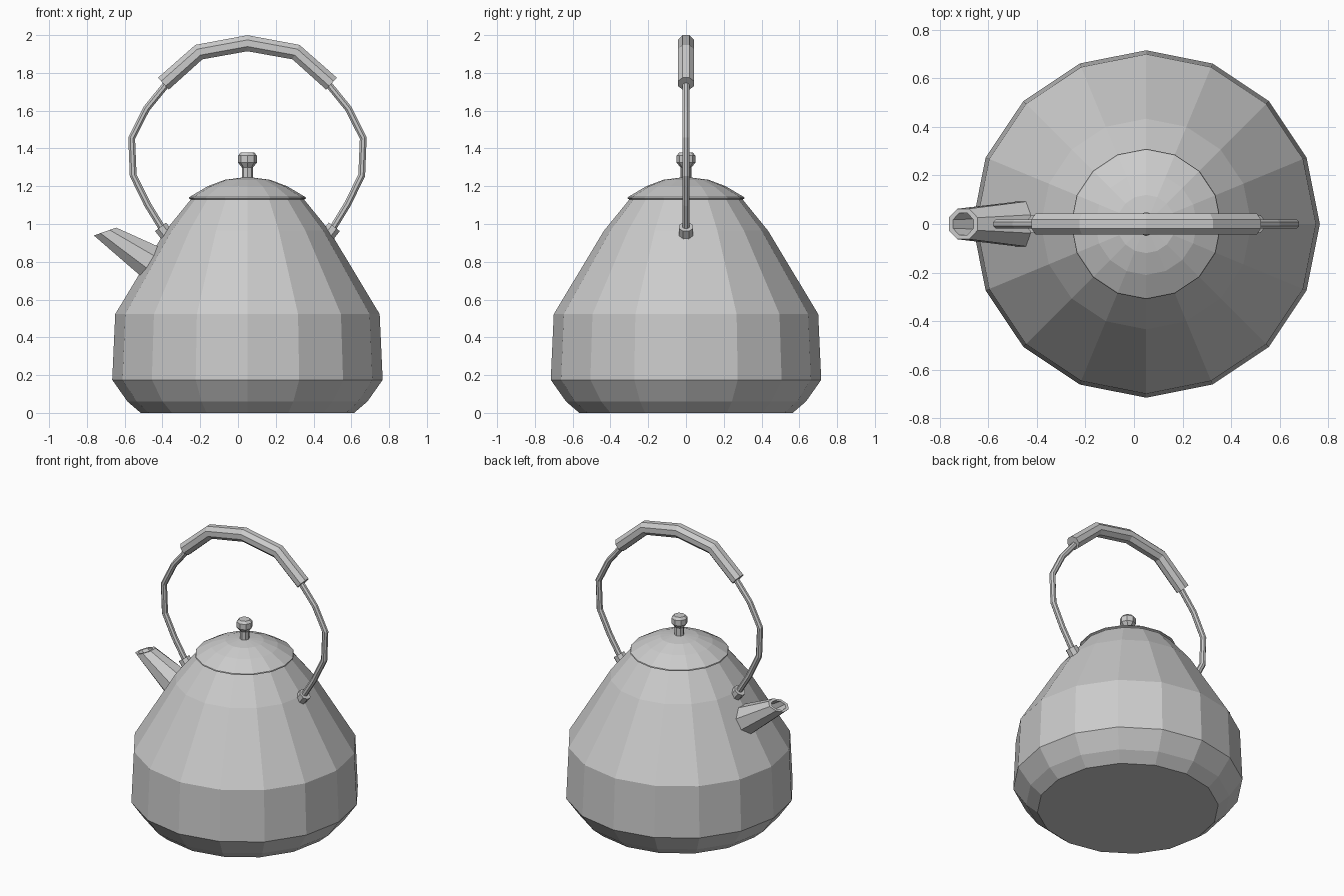
import bpy, bmesh, math
from mathutils import Vector

cube = bpy.data.objects.get("Cube")
if cube:
    bpy.data.objects.remove(cube, do_unlink=True)

CX = 0.05  # pot axis

metal = bpy.data.materials.new("grey_metal")
metal.use_nodes = True
metal.diffuse_color = (0.6, 0.6, 0.6, 1)
metal.node_tree.nodes["Principled BSDF"].inputs["Base Color"].default_value = (0.6, 0.6, 0.6, 1)


def ring(center, normal, radius, sides, phase=0.0):
    """Points of a ring; its side axis always runs along y, or x when upright."""
    n = Vector(normal).normalized()
    v = Vector((0, 1, 0))
    u = v.cross(n).normalized()
    return [Vector(center) + radius * (math.cos(a) * u + math.sin(a) * v)
            for a in (math.tau * (i + phase) / sides for i in range(sides))]


def loft(name, rings):
    """Skin a list of equal rings and close both ends."""
    bm = bmesh.new()
    loops = [[bm.verts.new(p) for p in r] for r in rings]
    n = len(loops[0])
    for a, b in zip(loops, loops[1:]):
        for i in range(n):
            j = (i + 1) % n
            bm.faces.new((a[i], a[j], b[j], b[i]))
    bm.faces.new(loops[0][::-1])
    bm.faces.new(loops[-1])
    bmesh.ops.recalc_face_normals(bm, faces=bm.faces)
    mesh = bpy.data.meshes.new(name)
    bm.to_mesh(mesh)
    bm.free()
    mesh.materials.append(metal)
    obj = bpy.data.objects.new(name, mesh)
    bpy.context.collection.objects.link(obj)
    return obj


def turned(name, profile, sides):
    return loft(name, [ring((CX, 0, z), (0, 0, 1), r, sides) for r, z in profile])


def tube(name, path, radius, sides):
    """Sweep a ring along an (x, z) path with mitred corners."""
    pts = [Vector((CX + x, 0, z)) for x, z in path]
    rings = []
    for i, p in enumerate(pts):
        before = (p - pts[i - 1]).normalized() if i else Vector()
        after = (pts[i + 1] - p).normalized() if i < len(pts) - 1 else Vector()
        rings.append(ring(p, before + after, radius, sides, 0.5))
    return loft(name, rings)


# Pot body, lid and knob
turned("body", [(0.565, 0), (0.635, 0.06), (0.716, 0.175), (0.70, 0.523),
                (0.434, 0.965), (0.298, 1.132)], 16)
turned("lid", [(0.29, 1.125), (0.31, 1.135), (0.308, 1.142), (0.21, 1.20),
               (0.12, 1.234), (0.02, 1.247)], 16)
turned("knob", [(0.03, 1.23), (0.03, 1.30), (0.05, 1.325), (0.05, 1.362),
                (0.036, 1.378)], 8)

# Spout: outer skin from inside the body to the lip, then back down the bore
base, tip = Vector((-0.45, 0, 0.79)), Vector((-0.704, 0, 0.96))
base_n, tip_n = (-0.88, 0, 0.48), (-0.33, 0, 0.94)
loft("spout", [ring(base, base_n, 0.102, 8, 0.5),
               ring(tip, tip_n, 0.068, 8, 0.5),
               ring(tip, tip_n, 0.048, 8, 0.5),
               ring(tip.lerp(base, 0.7), base_n, 0.06, 8, 0.5)])

# Handle: right half of each path, mirrored to the left
wire_half = [(0.435, 0.95), (0.53, 1.105), (0.605, 1.258), (0.613, 1.455),
             (0.535, 1.61), (0.425, 1.745), (0.254, 1.908)]
grip_half = [(0.445, 1.743), (0.257, 1.91)]
for name, half, top, radius in (("handle_wire", wire_half, 1.955, 0.02),
                                ("handle_grip", grip_half, 1.957, 0.046)):
    path = half + [(0, top)] + [(-x, z) for x, z in reversed(half)]
    tube(name, path, radius, 8)

# Handle mounts on the shoulders
for side, label in ((1, "left"), (-1, "right")):
    tube("handle_mount_" + label,
         [(side * 0.425, 0.94), (side * 0.46, 0.985)], 0.04, 8)
